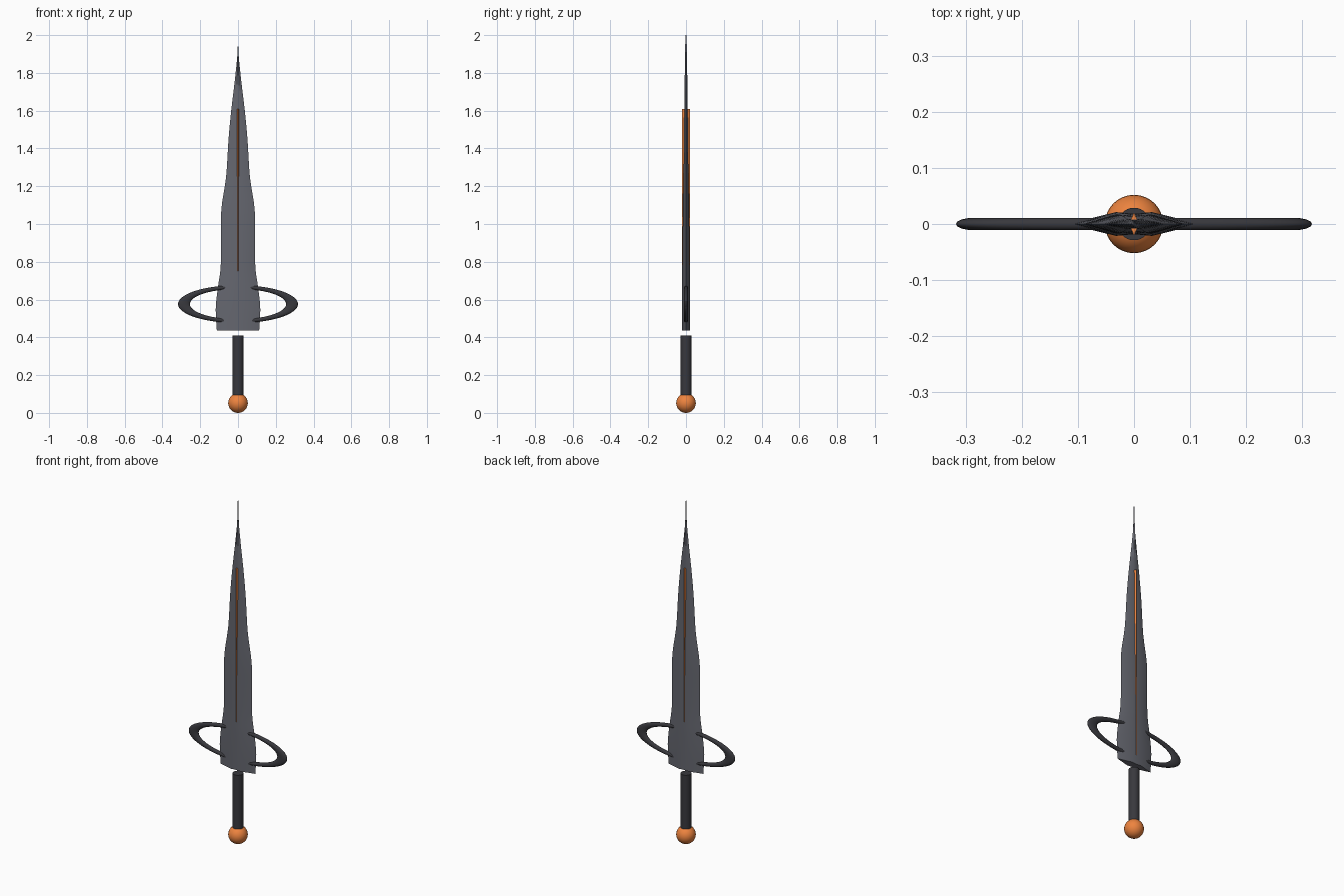
import bpy, bmesh, math

if "Cube" in bpy.data.objects:
    bpy.data.objects.remove(bpy.data.objects["Cube"])


def material(name, rgb):
    m = bpy.data.materials.new(name)
    m.diffuse_color = (*rgb, 1)
    m.use_nodes = True
    m.node_tree.nodes["Principled BSDF"].inputs["Base Color"].default_value = m.diffuse_color
    return m


steel = material("steel", (0.13, 0.135, 0.16))
dark = material("dark_metal", (0.04, 0.04, 0.047))
orange = material("orange", (0.85, 0.23, 0.05))


def finish(ob, name, mat, angle=30):
    ob.name = name
    ob.data.materials.append(mat)
    bpy.ops.object.select_all(action='DESELECT')
    ob.select_set(True)
    bpy.context.view_layer.objects.active = ob
    bpy.ops.object.shade_smooth_by_angle(angle=math.radians(angle))


def loft(name, rings, mat):
    """Skin closed rings of equal point count and cap both ends."""
    bm = bmesh.new()
    rows = [[bm.verts.new(p) for p in ring] for ring in rings]
    n = len(rows[0])
    for a, b in zip(rows, rows[1:]):
        for i in range(n):
            j = (i + 1) % n
            bm.faces.new((a[i], a[j], b[j], b[i]))
    bm.faces.new(rows[0][::-1])
    bm.faces.new(rows[-1])
    bmesh.ops.recalc_face_normals(bm, faces=bm.faces)
    me = bpy.data.meshes.new(name)
    bm.to_mesh(me)
    bm.free()
    ob = bpy.data.objects.new(name, me)
    bpy.context.collection.objects.link(ob)
    finish(ob, name, mat, 5 if name.startswith("inlay") else 30)


def smooth_rows(rows, steps):
    """Catmull-Rom interpolation of profile rows."""
    out = []
    for i in range(len(rows) - 1):
        p = [rows[max(i - 1, 0)], rows[i], rows[i + 1], rows[min(i + 2, len(rows) - 1)]]
        for s in range(steps):
            t = s / steps
            out.append([0.5 * (2 * b + (c - a) * t + (2 * a - 5 * b + 4 * c - d) * t * t
                               + (3 * b - a - 3 * c + d) * t ** 3) for a, b, c, d in zip(*p)])
    return out + [rows[-1]]


# Blade: height, half width, half thickness
profile = [(0.435, 0.112, 0.021), (0.55, 0.118, 0.021), (0.66, 0.107, 0.021),
           (0.77, 0.092, 0.020), (0.92, 0.090, 0.018), (1.08, 0.088, 0.016),
           (1.25, 0.063, 0.013), (1.45, 0.050, 0.010), (1.60, 0.036, 0.009),
           (1.76, 0.017, 0.007), (1.90, 0.003, 0.005), (2.00, 0.0006, 0.003)]
rings = []
for z, w, t in smooth_rows(profile, 4):
    half = [(w, 0), (0.28 * w, t), (0, 0.86 * t), (-0.28 * w, t)]
    rings.append([(x, y, z) for x, y in half] + [(-x, -y, z) for x, y in half])
loft("blade", rings, steel)

# Orange inlay on both faces
for side, label in ((-1, "front"), (1, "back")):
    tri = [(-0.006, 0.007 * side), (0.006, 0.007 * side), (0, 0.0205 * side)]
    loft("inlay_" + label, [[(x, y, z) for x, y in tri] for z in (0.49, 1.61)], orange)

# Guard: squashed ring passing through the blade
bpy.ops.mesh.primitive_torus_add(major_segments=64, minor_segments=16, major_radius=1,
                                 minor_radius=0.11, location=(0, 0, 0.576),
                                 rotation=(math.pi / 2, 0, 0))
guard = bpy.context.object
guard.scale = (0.286, 0.09, 0.1)
finish(guard, "guard_ring", dark)

# Grip
bpy.ops.mesh.primitive_cylinder_add(vertices=32, radius=0.029, depth=0.33, location=(0, 0, 0.245))
finish(bpy.context.object, "grip", dark)

# Pommel
bpy.ops.mesh.primitive_uv_sphere_add(segments=32, ring_count=16, radius=0.052, location=(0, 0, 0.052))
finish(bpy.context.object, "pommel", orange)
